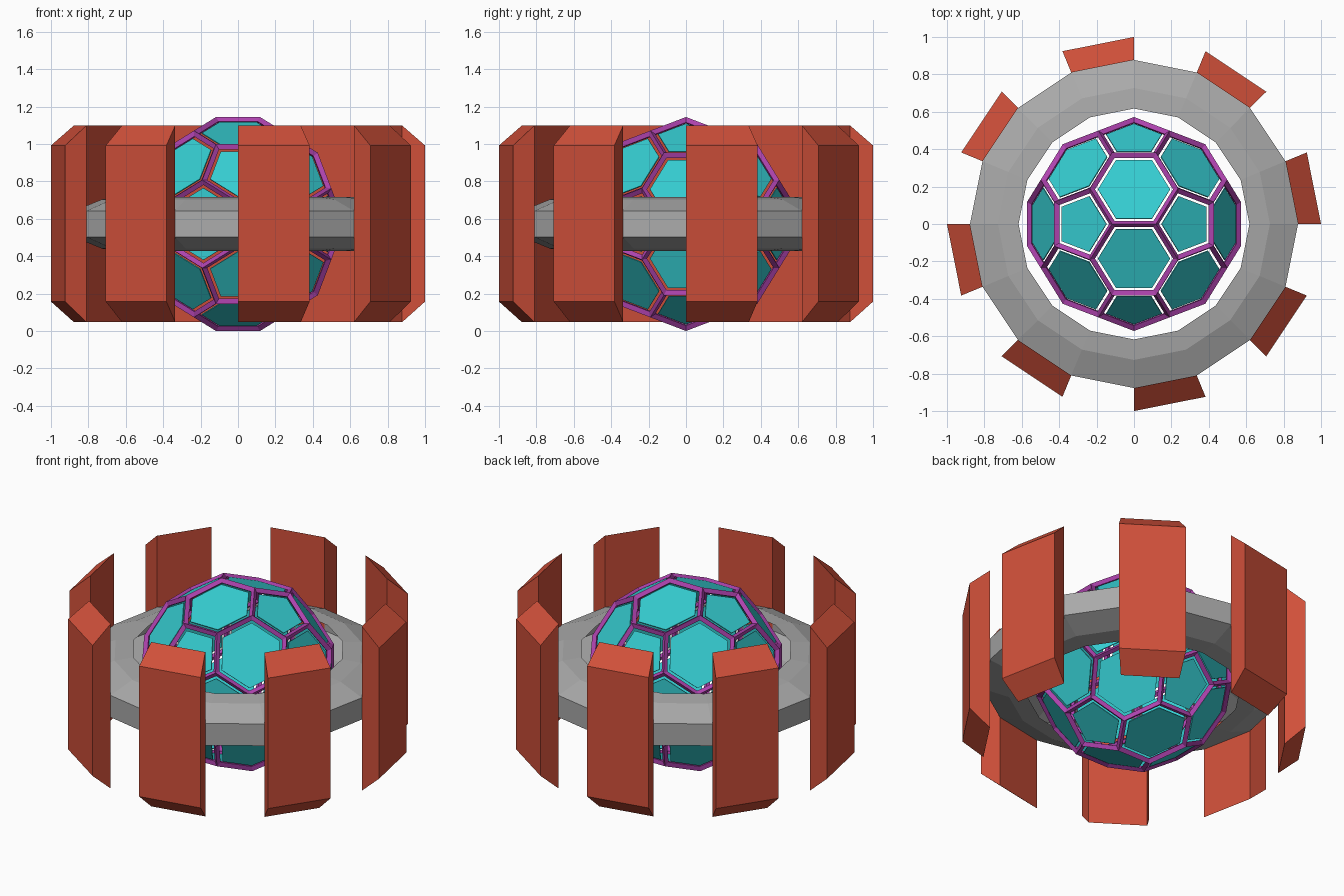
import bpy, bmesh
from math import sin, cos, radians, sqrt
from mathutils import Vector

if "Cube" in bpy.data.objects:
    bpy.data.objects.remove(bpy.data.objects["Cube"])

CENTRE = 0.572          # height of the middle of the whole model
PHI = (1 + sqrt(5)) / 2


def material(name, rgb):
    m = bpy.data.materials.new(name)
    m.diffuse_color = (*rgb, 1)
    m.use_nodes = True
    m.node_tree.nodes["Principled BSDF"].inputs["Base Color"].default_value = m.diffuse_color
    return m


def add_object(name, bm, mat=None):
    bmesh.ops.recalc_face_normals(bm, faces=bm.faces[:])
    mesh = bpy.data.meshes.new(name)
    bm.to_mesh(mesh)
    bm.free()
    ob = bpy.data.objects.new(name, mesh)
    ob.location.z = CENTRE
    bpy.context.collection.objects.link(ob)
    if mat:
        mesh.materials.append(mat)
    return ob


def section(bm, profile, degrees):
    """Place an (r, z) profile at an angle round the z axis."""
    a = radians(degrees)
    return [bm.verts.new((r * cos(a), r * sin(a), z)) for r, z in profile]


def bridge(bm, a, b, skip=()):
    n = len(a)
    for i in range(n):
        if i not in skip:
            j = (i + 1) % n
            bm.faces.new((a[i], a[j], b[j], b[i]))


def football():
    """Truncated icosahedron with an edge along x on top."""
    ico = []
    for s in (-1, 1):
        for t in (-PHI, PHI):
            ico += [Vector((s, 0, t)), Vector((t, s, 0)), Vector((0, t, s))]
    bm = bmesh.new()
    for a in ico:
        for b in ico:
            if a is not b and (a - b).length < 2.1:
                bm.verts.new((2 * a + b) * 0.1143)
    bmesh.ops.convex_hull(bm, input=bm.verts[:])
    bmesh.ops.dissolve_limit(bm, angle_limit=radians(3), verts=bm.verts[:], edges=bm.edges[:])
    bmesh.ops.recalc_face_normals(bm, faces=bm.faces[:])
    return bm


red = material("red", (0.63, 0.08, 0.042))
teal = material("teal", (0.036, 0.61, 0.64))
purple = material("purple", (0.42, 0.055, 0.42))
grey = material("grey", (0.40, 0.40, 0.40))

# Ball frame: struts along every edge
frame = add_object("ball_frame", football(), purple)
wire = frame.modifiers.new("struts", 'WIREFRAME')
wire.thickness = 0.035
wire.offset = 0
wire.use_even_offset = True

# Ball panels: thin plates floating inside the frame openings
bm = football()
rims = bmesh.ops.inset_individual(bm, faces=bm.faces[:], thickness=0.031, use_even_offset=True)
bmesh.ops.delete(bm, geom=rims["faces"], context='FACES')
panels = add_object("ball_panels", bm, teal)
plate = panels.modifiers.new("plate", 'SOLIDIFY')
plate.thickness = 0.006
plate.offset = 0

# Sixteen-sided ring: a channel open towards the ball, its wall left out behind the wings
ring_profile = [(0.617, -0.144), (0.727, -0.132), (0.877, -0.07),
                (0.877, 0.07), (0.727, 0.132), (0.617, 0.144)]
bm = bmesh.new()
loops = [section(bm, ring_profile, i * 22.5) for i in range(16)]
for i in range(16):
    bridge(bm, loops[i], loops[(i + 1) % 16], skip=(5,) if i % 2 else (2, 5))
add_object("ring", bm, grey)

# Eight upright wings on every other side of the ring
wing_profile = [(0.877, -0.525), (1.0, -0.415), (1.0, 0.42), (0.877, 0.527)]
for k in range(8):
    bm = bmesh.new()
    a = section(bm, wing_profile, k * 45)
    b = section(bm, wing_profile, k * 45 + 22.5)
    bridge(bm, a, b)
    bm.faces.new(a)
    bm.faces.new(b)
    add_object(f"wing_{k + 1}", bm, red)
